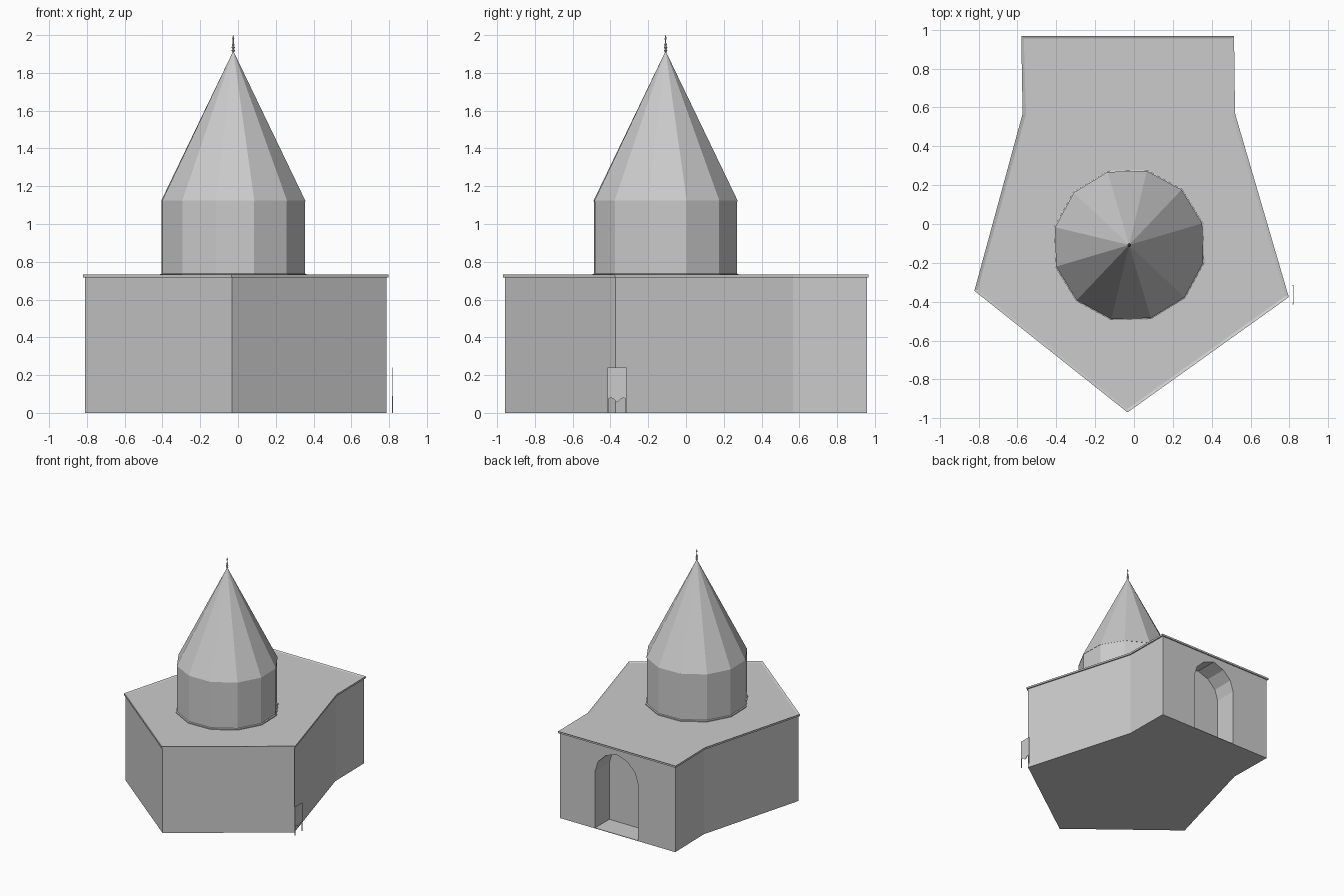
import bpy, bmesh, math
from mathutils import Vector

if "Cube" in bpy.data.objects:
    bpy.data.objects.remove(bpy.data.objects["Cube"])

AXIS = (-0.025, -0.108)
TURN = math.radians(16.5)


def add_object(name, bm):
    bmesh.ops.recalc_face_normals(bm, faces=bm.faces)
    me = bpy.data.meshes.new(name)
    bm.to_mesh(me)
    bm.free()
    ob = bpy.data.objects.new(name, me)
    bpy.context.collection.objects.link(ob)
    return ob


def extrude(name, pts, direction, inset=0, drop=0):
    """Prism from a 3D outline, with an optional sunken end face."""
    bm = bmesh.new()
    face = bm.faces.new([bm.verts.new(p) for p in pts])
    res = bmesh.ops.extrude_face_region(bm, geom=[face], use_keep_orig=True)
    moved = [g for g in res["geom"] if isinstance(g, bmesh.types.BMVert)]
    bmesh.ops.translate(bm, verts=moved, vec=direction)
    bmesh.ops.recalc_face_normals(bm, faces=bm.faces)
    if inset:
        top = [f for f in bm.faces if all(v in moved for v in f.verts)]
        bmesh.ops.inset_region(bm, faces=top, thickness=inset)
        bmesh.ops.translate(bm, verts=list({v for f in top for v in f.verts}), vec=(0, 0, -drop))
    return add_object(name, bm)


def lathe(name, profile, sides, turn=TURN):
    """Faceted turned shape around the tower axis; profile is (radius, z)."""
    bm = bmesh.new()
    rings = []
    for r, z in profile:
        rings.append([bm.verts.new((AXIS[0] + r * math.cos(turn + math.tau * i / sides),
                                    AXIS[1] + r * math.sin(turn + math.tau * i / sides), z))
                      for i in range(sides)])
    for a, b in zip(rings, rings[1:]):
        for i in range(sides):
            j = (i + 1) % sides
            bm.faces.new((a[i], a[j], b[j], b[i]))
    bm.faces.new(rings[0])
    bm.faces.new(rings[-1])
    bmesh.ops.remove_doubles(bm, verts=bm.verts, dist=1e-6)
    return add_object(name, bm)


def offset(pts, d):
    """Grow a clockwise 2D outline outwards by d."""
    out = []
    n = len(pts)
    for i in range(n):
        p, a, b = (Vector(pts[k % n]) for k in (i, i - 1, i + 1))
        e1, e2 = (p - a).normalized(), (b - p).normalized()
        n1, n2 = Vector((-e1.y, e1.x)), Vector((-e2.y, e2.x))
        out.append(p + (n1 + n2) * d / (1 + n1.dot(n2)))
    return out


# Main hall with irregular plan
plan = [(-0.57, 0.957), (0.505, 0.957), (0.51, 0.567), (0.785, -0.372),
        (-0.033, -0.957), (-0.81, -0.34), (-0.563, 0.567)]
hall = extrude("hall_walls", [(x, y, 0) for x, y in plan], (0, 0, 0.718))

# Pointed entrance niche in the back wall
half = [(0.2, 0.004), (0.2, 0.48), (0.172, 0.57), (0.1, 0.64)]
arch = half + [(0, 0.677)] + [(-x, z) for x, z in reversed(half)]
cutter = extrude("niche_cutter", [(x - 0.022, 0.767, z) for x, z in arch], (0, 0.4, 0))
cutter.hide_render = True
cutter.hide_viewport = True
cut = hall.modifiers.new("niche", "BOOLEAN")
cut.operation = "DIFFERENCE"
cut.solver = "EXACT"
cut.object = cutter

# Thin cornice with a slightly sunken roof
extrude("roof_cornice", [(p.x, p.y, 0.717) for p in offset(plan, 0.01)],
        (0, 0, 0.015), inset=0.018, drop=0.006)

# Twelve-sided drum, its foot moulding and the conical roof
lathe("drum_foot", [(0.398, 0.724), (0.398, 0.734), (0.39, 0.738)], 12)
lathe("drum", [(0.39, 0.724), (0.39, 1.122)], 12)
lathe("cone_roof", [(0.392, 1.12), (0.392, 1.124), (0.003, 1.91)], 12)

# Beaded finial
lathe("finial", [(0.004, 1.895), (0.004, 1.91), (0.01, 1.918), (0.004, 1.926),
                 (0.01, 1.934), (0.004, 1.942), (0.008, 1.95), (0.003, 1.958),
                 (0.003, 1.975), (0.006, 1.98), (0.001, 2.0)], 8)

# Notice board beside the right corner: scalloped panel on two legs
y0, y1 = -0.415, -0.315
mid = (y0 + y1) / 2
panel = [(y0, 0.24), (y0, 0.072), (y0 + 0.015, 0.08), (y0 + 0.03, 0.075), (mid, 0.055),
         (y1 - 0.03, 0.075), (y1 - 0.015, 0.08), (y1, 0.072), (y1, 0.24)]
extrude("board_panel", [(0.817, y, z) for y, z in panel], (0.004, 0, 0))
for side, y in (("left", y0), ("right", y1 - 0.005)):
    leg = [(y, 0), (y + 0.005, 0), (y + 0.005, 0.09), (y, 0.09)]
    extrude("board_leg_" + side, [(0.8165, a, z) for a, z in leg], (0.005, 0, 0))
